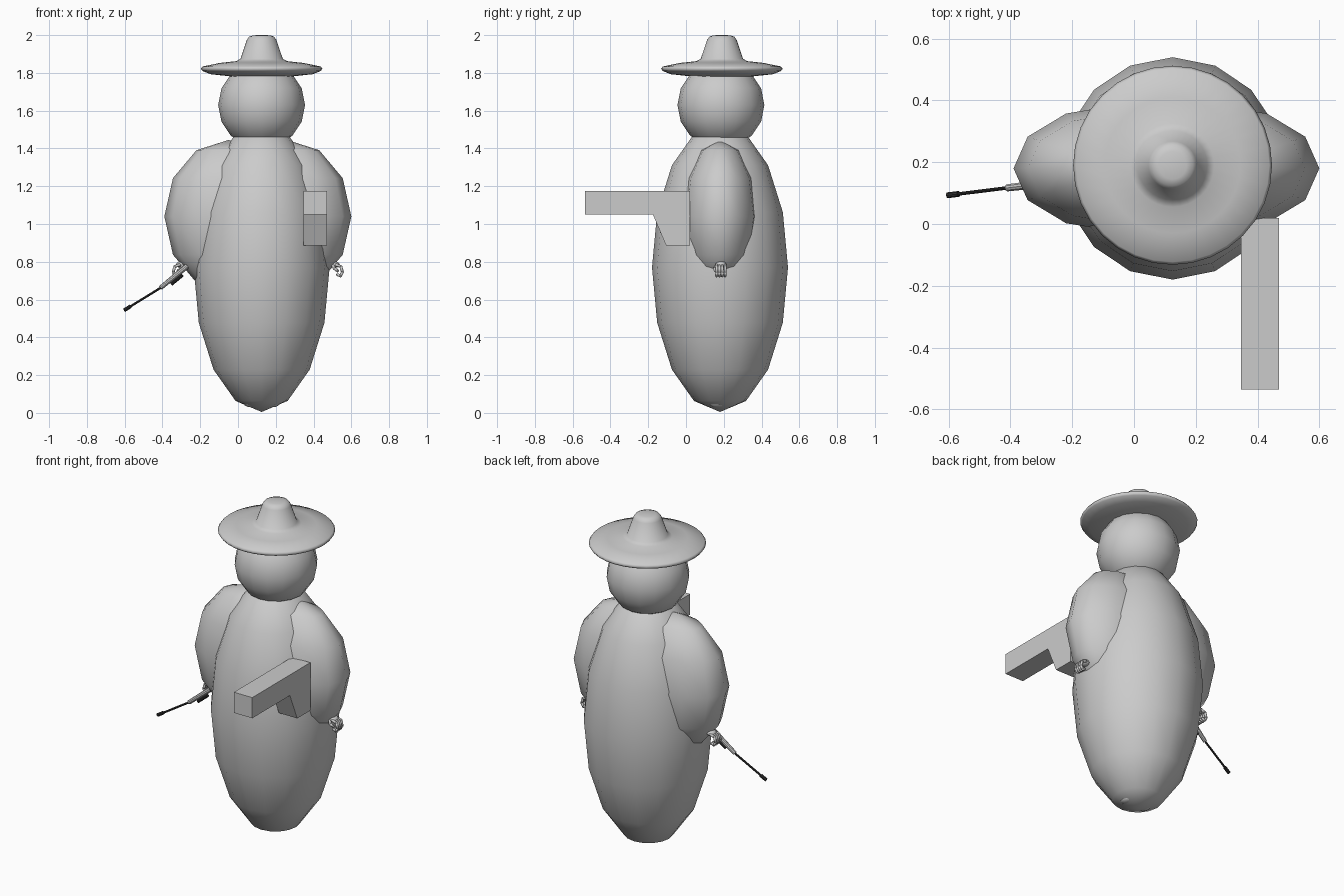
import bpy
import bmesh
import math
from mathutils import Vector, Matrix

cube = bpy.data.objects.get("Cube")
if cube:
    bpy.data.objects.remove(cube, do_unlink=True)


def material(name, value):
    mat = bpy.data.materials.new(name)
    mat.use_nodes = True
    color = (value, value, value, 1)
    mat.diffuse_color = color
    mat.node_tree.nodes["Principled BSDF"].inputs["Base Color"].default_value = color
    return mat


GREY = material("plain grey", 0.6)
DARK = material("dark rod", 0.03)
CX, CY = 0.125, 0.18   # body axis
ARM_X = 0.105          # mirror plane of the arms


def finish(name, bm, mat=GREY, smooth=True):
    bmesh.ops.recalc_face_normals(bm, faces=bm.faces)
    mesh = bpy.data.meshes.new(name)
    bm.to_mesh(mesh)
    bm.free()
    mesh.materials.append(mat)
    for poly in mesh.polygons:
        poly.use_smooth = smooth
    obj = bpy.data.objects.new(name, mesh)
    bpy.context.collection.objects.link(obj)
    return obj


def add_ball(bm, center, radii, segments=12, rings=6):
    matrix = Matrix.Translation(center) @ Matrix.Diagonal((*radii, 1))
    bmesh.ops.create_uvsphere(bm, u_segments=segments, v_segments=rings,
                              radius=1, matrix=matrix)


def ball(name, center, radii, segments=12, rings=6):
    bm = bmesh.new()
    add_ball(bm, center, radii, segments, rings)
    return finish(name, bm)


def add_tube(bm, start, end, r1, r2=None, caps=True):
    start, end = Vector(start), Vector(end)
    axis = end - start
    turn = axis.to_track_quat("Z", "Y").to_matrix().to_4x4()
    bmesh.ops.create_cone(bm, cap_ends=caps, segments=10, radius1=r1,
                          radius2=r2 or r1, depth=axis.length,
                          matrix=Matrix.Translation((start + end) / 2) @ turn)


def add_finger(bm, points, radius):
    for a, b in zip(points, points[1:]):
        add_tube(bm, a, b, radius)
        add_ball(bm, b, (radius,) * 3, 8, 6)


# Body and head
ball("body", (CX, CY, 0.77), (0.36, 0.36, 0.765), 16, 8)
ball("head", (CX, CY + 0.005, 1.63), (0.23, 0.23, 0.23), 16, 8)

# Hat: lathed lens-shaped brim and tapered crown
profile = [(0, 1.778), (0.15, 1.78), (0.27, 1.793), (0.313, 1.81), (0.322, 1.822),
           (0.313, 1.834), (0.22, 1.853), (0.135, 1.862), (0.112, 1.875),
           (0.078, 1.975), (0.066, 1.992), (0.045, 1.999), (0, 2.0)]
bm = bmesh.new()
verts = [bm.verts.new((CX + r, CY + 0.01, z)) for r, z in profile]
edges = [bm.edges.new(pair) for pair in zip(verts, verts[1:])]
bmesh.ops.spin(bm, geom=verts + edges, cent=(CX, CY + 0.01, 0), axis=(0, 0, 1),
               angle=2 * math.pi, steps=32)
bmesh.ops.remove_doubles(bm, verts=bm.verts, dist=0.0005)
finish("hat", bm)

# Sleeves, hands and feet, on both sides
for side, label in ((1, "left"), (-1, "right")):
    ball(label + "_sleeve", (ARM_X + side * 0.155, CY, 1.04), (0.34, 0.205, 0.405))

    bm = bmesh.new()

    def at(x, y, z):
        return (ARM_X + side * x, CY + y, z)

    add_ball(bm, at(0.405, 0.005, 0.785), (0.028, 0.03, 0.018))
    for i in range(4):
        y = -0.018 + i * 0.015
        add_finger(bm, [at(0.41, y, 0.785), at(0.44, y, 0.775), at(0.448, y, 0.745),
                        at(0.437, y, 0.725), at(0.422, y, 0.732)], 0.0075)
    add_finger(bm, [at(0.395, -0.015, 0.785), at(0.405, -0.028, 0.765),
                    at(0.422, -0.024, 0.752)], 0.008)
    finish(label + "_hand", bm)

    ball(label + "_foot", (CX + side * 0.06, CY - 0.015, 0.05), (0.034, 0.045, 0.02))

# Blocky hand weapon: side profile extruded across x
outline = [(-0.535, 1.175), (0.02, 1.175), (0.02, 0.885), (-0.105, 0.885),
           (-0.175, 1.05), (-0.535, 1.05)]
bm = bmesh.new()
face = bm.faces.new([bm.verts.new((0.347, y, z)) for y, z in outline])
extruded = bmesh.ops.extrude_face_region(bm, geom=[face])["geom"]
bmesh.ops.translate(bm, vec=(0.123, 0, 0),
                    verts=[v for v in extruded if isinstance(v, bmesh.types.BMVert)])
finish("blaster", bm, smooth=False)

# Thin rod with a grey handle, held in the right hand
tip, base, end = (Vector(p) for p in ((-0.603, 0.093, 0.543), (-0.41, 0.117, 0.662),
                                      (-0.26, 0.135, 0.785)))
bm = bmesh.new()
add_tube(bm, base, end, 0.012, 0.015)
finish("rod_handle", bm, smooth=False)

bm = bmesh.new()
add_tube(bm, tip, base, 0.006)
add_tube(bm, tip, tip.lerp(base, 0.18), 0.01)
drop = Vector((0.012, 0, -0.018))
add_tube(bm, base.lerp(end, 0.3) + drop, base.lerp(end, 0.7) + drop, 0.009)
finish("rod", bm, DARK, smooth=False)
